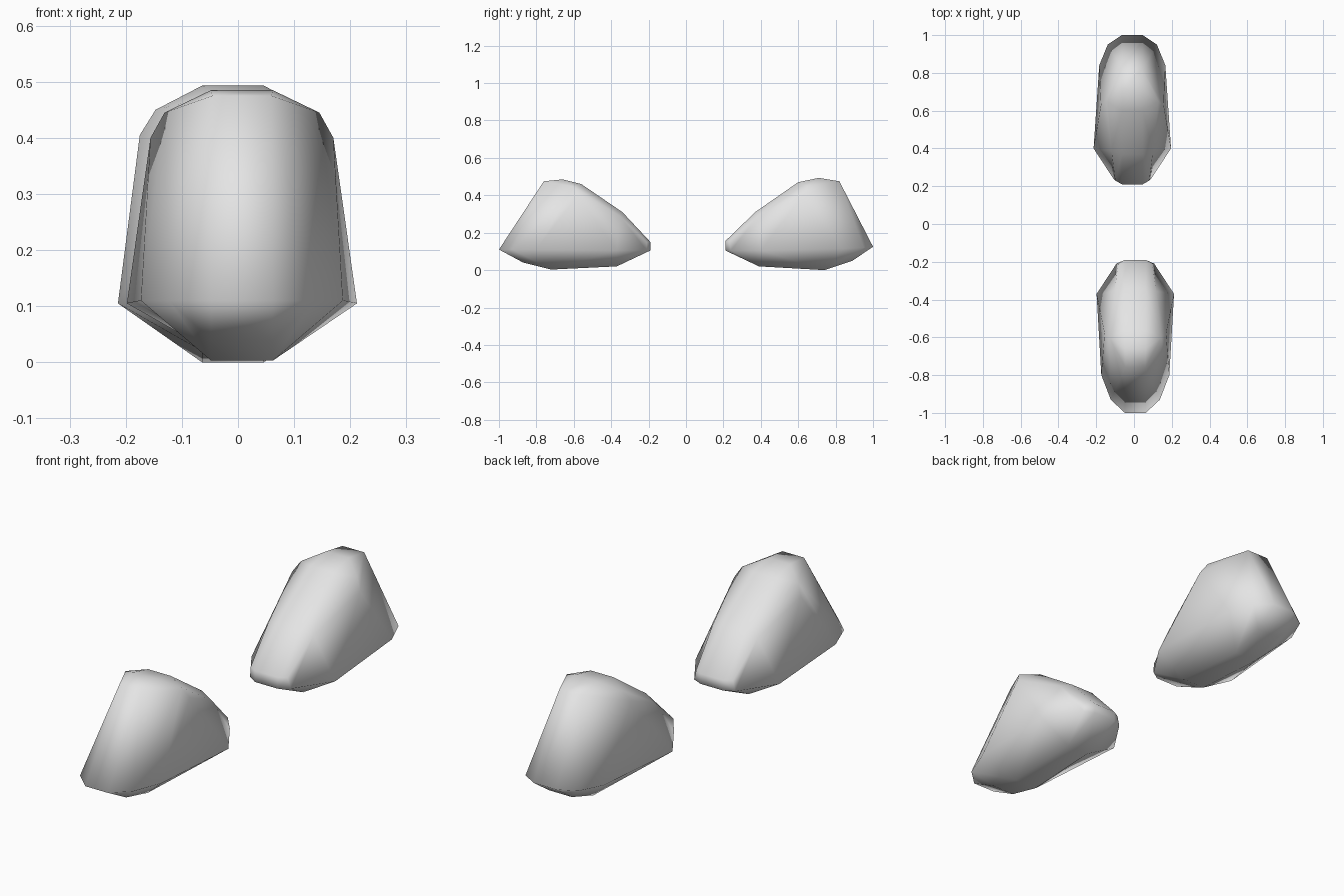
import bpy, bmesh

if "Cube" in bpy.data.objects:
    bpy.data.objects.remove(bpy.data.objects["Cube"])

grey = bpy.data.materials.new("stone grey")
grey.diffuse_color = (0.78, 0.78, 0.78, 1)
grey.use_nodes = True
grey.node_tree.nodes["Principled BSDF"].inputs["Base Color"].default_value = grey.diffuse_color


def lump(name, half, centre_x, turn):
    """Rounded stone: convex skin over mirrored (half width, distance, height) points."""
    bm = bmesh.new()
    for w, y, z in half:
        for side in (-1, 1):
            bm.verts.new((centre_x + side * w, turn * y, z))
    res = bmesh.ops.convex_hull(bm, input=bm.verts)
    loose = {g for g in res["geom_interior"] + res["geom_unused"]
             if isinstance(g, bmesh.types.BMVert)}
    bmesh.ops.delete(bm, geom=list(loose), context='VERTS')
    bmesh.ops.join_triangles(bm, faces=bm.faces, angle_face_threshold=0.4,
                             angle_shape_threshold=0.8)
    bmesh.ops.recalc_face_normals(bm, faces=bm.faces)
    for f in bm.faces:
        f.smooth = True
    me = bpy.data.meshes.new(name)
    bm.to_mesh(me)
    bm.free()
    me.materials.append(grey)
    ob = bpy.data.objects.new(name, me)
    bpy.context.collection.objects.link(ob)


# Sections run from the outer foot to the inner tip; y is distance from the middle
front = [
    (.055, 1.0, .11), (.13, .93, .11), (.18, .80, .11),      # outer rim
    (.205, .37, .105), (.10, .21, .105), (.055, .19, .105),  # inner rim
    (.055, .72, .003), (.055, .37, .02), (.055, .87, .04),   # underside
    (.053, .76, .475), (.055, .66, .485), (.055, .56, .46),  # crest
    (.138, .60, .445), (.163, .58, .40),                     # shoulder
    (.055, .34, .31), (.11, .355, .29),                      # inner slope
    (.055, .19, .15), (.09, .21, .15),                       # tip
]
back = [
    (.055, 1.0, .125), (.13, .95, .12), (.175, .84, .115),
    (.205, .40, .105), (.10, .24, .105), (.055, .21, .105),
    (.055, .74, 0), (.055, .39, .02), (.055, .89, .05),
    (.053, .82, .475), (.055, .71, .493), (.055, .60, .47),
    (.138, .65, .45), (.166, .63, .405),
    (.055, .37, .31), (.11, .385, .29),
    (.055, .21, .155), (.09, .23, .155),
]
lump("front_stone", front, .007, -1)
lump("back_stone", back, -.009, 1)
